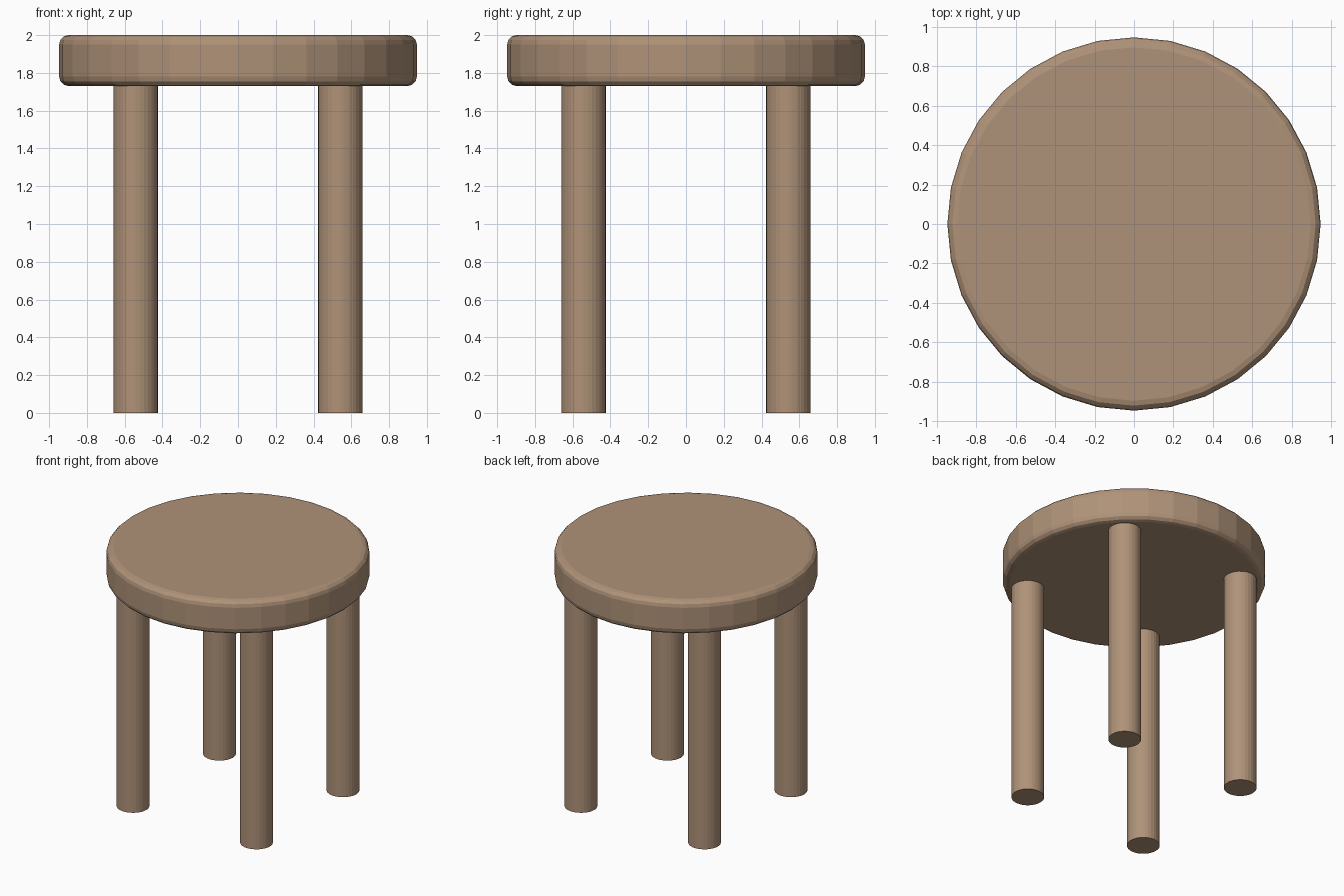
import bpy

if "Cube" in bpy.data.objects:
    bpy.data.objects.remove(bpy.data.objects["Cube"])

wood = bpy.data.materials.new("wood")
wood.diffuse_color = (0.43, 0.29, 0.19, 1)
wood.use_nodes = True
wood.node_tree.nodes["Principled BSDF"].inputs["Base Color"].default_value = wood.diffuse_color


def cylinder(name, radius, z0, z1, x=0, y=0):
    bpy.ops.mesh.primitive_cylinder_add(vertices=32, radius=radius, depth=z1 - z0,
                                        location=(x, y, (z0 + z1) / 2))
    obj = bpy.context.object
    obj.name = name
    obj.data.materials.append(wood)
    return obj


# Round seat with softened rims
seat = cylinder("seat", 0.947, 1.73, 2.0)
bevel = seat.modifiers.new("rim", 'BEVEL')
bevel.width = 0.05
bevel.segments = 3
bevel.limit_method = 'ANGLE'
bevel.angle_limit = 1.0

# Four straight legs
for side, sx in (("left", -1), ("right", 1)):
    for end, sy in (("front", -1), ("back", 1)):
        cylinder(f"{end}_{side}_leg", 0.118, 0, 1.73, sx * 0.542, sy * 0.542)
